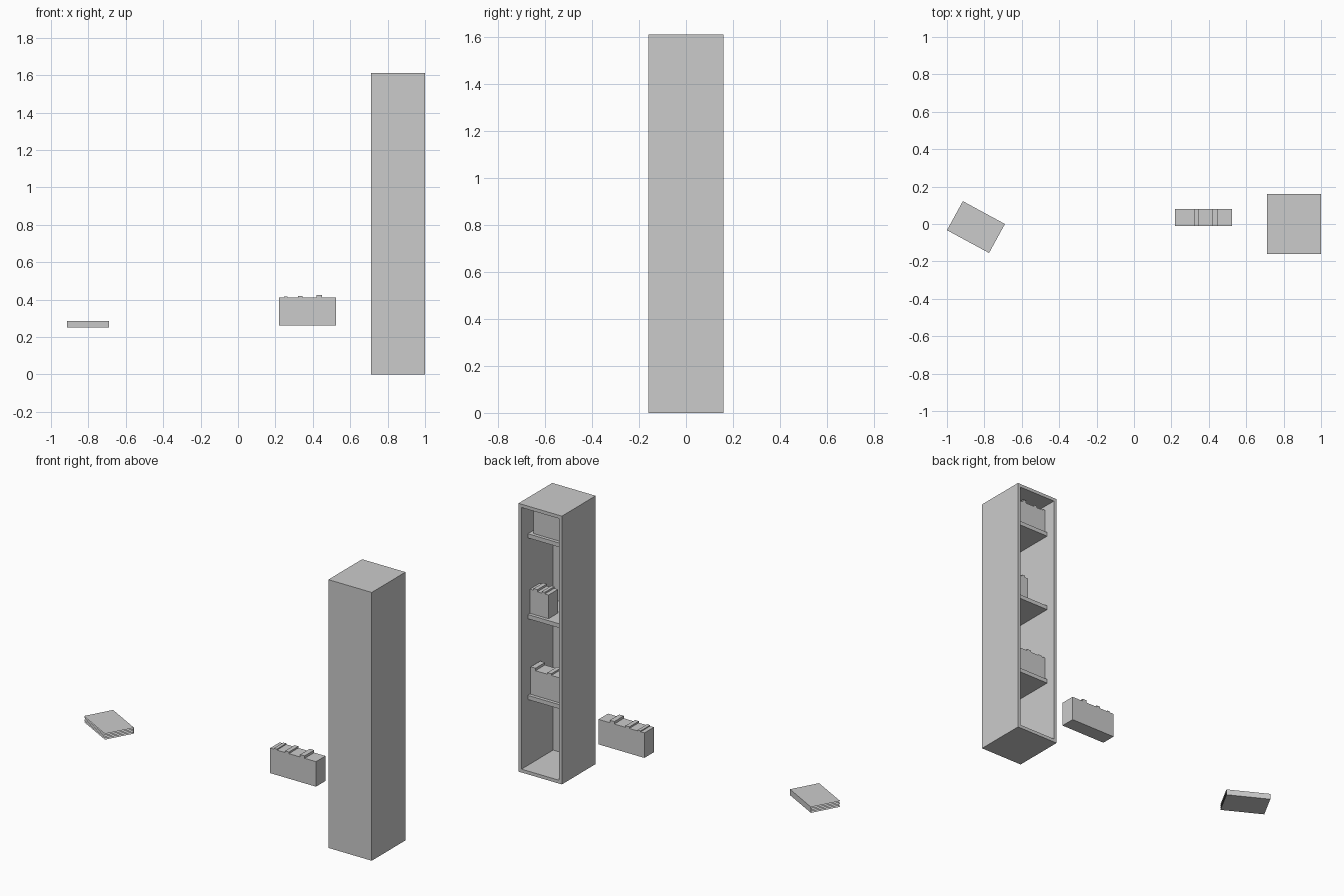
import bpy, bmesh
from mathutils import Vector

if "Cube" in bpy.data.objects:
    bpy.data.objects.remove(bpy.data.objects["Cube"])


def finish(bm, name):
    mesh = bpy.data.meshes.new(name)
    bm.to_mesh(mesh)
    bm.free()
    ob = bpy.data.objects.new(name, mesh)
    bpy.context.collection.objects.link(ob)
    return ob


def box_bm(lo, hi):
    bm = bmesh.new()
    bmesh.ops.create_cube(bm, size=1)
    for v in bm.verts:
        v.co = Vector([(a + b) / 2 + c * (b - a) for a, b, c in zip(lo, hi, v.co)])
    return bm


def book_row(name, x0, x1, z0, heights):
    """Row of upright books as one stepped profile; heights = (width share, height)."""
    y0, y1 = -0.01, 0.08
    total = sum(w for w, h in heights)
    pts, x = [(x0, z0)], x0
    for w, h in heights:
        pts.append((x, z0 + h))
        x += (x1 - x0) * w / total
        pts.append((x, z0 + h))
    pts.append((x1, z0))
    bm = bmesh.new()
    face = bm.faces.new([bm.verts.new((px, y0, pz)) for px, pz in pts])
    ext = bmesh.ops.extrude_face_region(bm, geom=[face])["geom"]
    for v in ext:
        if isinstance(v, bmesh.types.BMVert):
            v.co.y = y1
    bmesh.ops.recalc_face_normals(bm, faces=bm.faces)
    return finish(bm, name)


# Tall case, hollowed from the +y side
W = 0.02
bm = box_bm((0.712, -0.16, 0), (1.0, 0.16, 1.61))
bm.normal_update()
opening = max(bm.faces, key=lambda f: f.normal.y)
bmesh.ops.inset_region(bm, faces=[opening], thickness=W, use_even_offset=True)
inner = bmesh.ops.extrude_face_region(bm, geom=[opening])["geom"]
for v in inner:
    if isinstance(v, bmesh.types.BMVert):
        v.co.y = -0.14
if opening.is_valid:
    bmesh.ops.delete(bm, geom=[opening], context='FACES_ONLY')
bmesh.ops.recalc_face_normals(bm, faces=bm.faces)
finish(bm, "bookcase_shell")

# Shelves
tops = [0.44, 0.925, 1.41]
for i, z in enumerate(tops):
    finish(box_bm((0.732, -0.14, z - 0.025), (0.98, 0.10, z)), f"shelf_{i + 1}")

# Book rows: one loose, three on the shelves
pattern = [(25, .150), (20, .156), (55, .150), (25, .160), (75, .150), (30, .165), (75, .150)]
book_row("loose_book_row", 0.22, 0.525, 0.26, pattern)
book_row("lower_book_row", 0.732, 0.975, tops[0], pattern[:6])
book_row("middle_book_row", 0.857, 0.98, tops[1],
         [(25, .142), (20, .152), (30, .142), (25, .155), (25, .145)])
book_row("upper_book_row", 0.732, 0.955, tops[2], pattern[1:])

# Lying open-sided book: covers folded around a spine, with loose sheets
A, B, C, D = (-1.0, -0.033), (-0.915, 0.122), (-0.69, 0.0), (-0.775, -0.155)
bm = bmesh.new()
low = [bm.verts.new((x, y, 0.25)) for x, y in (A, D, C, B)]
top = [bm.verts.new((x, y, 0.285)) for x, y in (A, D, C, B)]
bm.faces.new(low[::-1])
bm.faces.new(top)
bm.faces.new((low[2], low[3], top[3], top[2]))
finish(bm, "lying_book_cover")

bm = bmesh.new()
for i in range(1, 4):
    bm.faces.new([bm.verts.new((x, y, 0.25 + 0.035 * i / 4)) for x, y in (A, D, C, B)])
finish(bm, "lying_book_pages")
